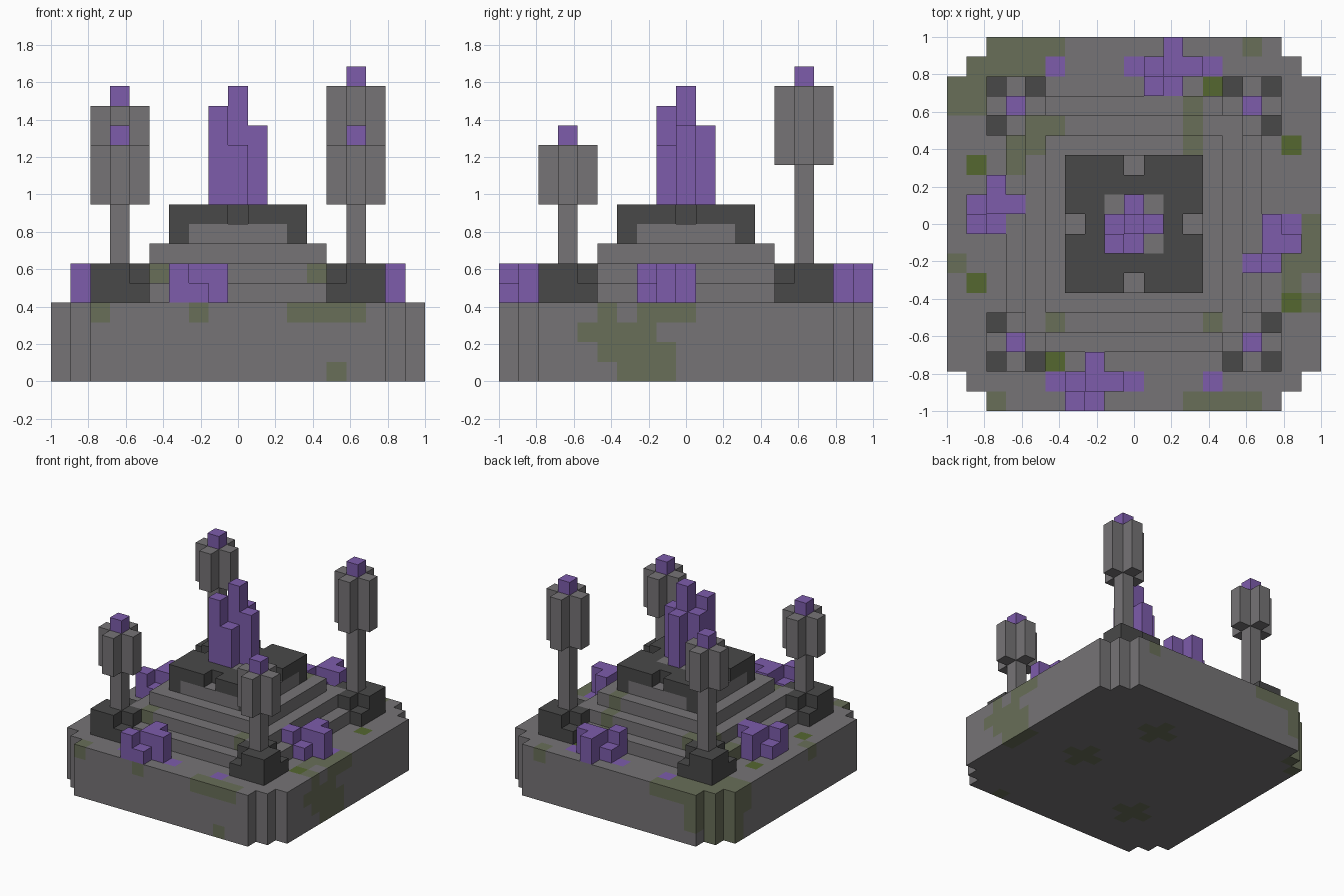
import bpy
import bmesh
from itertools import product
from mathutils import Vector

cube = bpy.data.objects.get("Cube")
if cube:
    bpy.data.objects.remove(cube)

UNIT = 2 / 19  # edge of one block
STONE, DARK, CRYSTAL, MOSS, GREEN = range(5)


def material(name, r, g, b):
    mat = bpy.data.materials.new(name)
    mat.use_nodes = True
    mat.diffuse_color = (r, g, b, 1)
    bsdf = next(n for n in mat.node_tree.nodes if n.type == 'BSDF_PRINCIPLED')
    bsdf.inputs["Base Color"].default_value = (r, g, b, 1)
    bsdf.inputs["Roughness"].default_value = 0.9
    return mat


palette = [
    material("stone grey", 0.18, 0.173, 0.18),
    material("dark stone", 0.066, 0.066, 0.066),
    material("crystal purple", 0.205, 0.107, 0.41),
    material("mossy stone", 0.14, 0.157, 0.098),
    material("moss green", 0.09, 0.135, 0.03),
]


def span(a, b):
    return range(a, b + 1)


def box(x, y, z):
    """Block cells within three inclusive (low, high) ranges."""
    return product(span(*x), span(*y), span(*z))


def column(x, y, bottom, top):
    return [(x, y, z) for z in range(bottom, top)]


def build(name, blocks):
    """Mesh the outer faces of a {cell: colour} block set."""
    bm = bmesh.new()
    corners = {}

    def vert(p):
        key = tuple(round(c * 2) for c in p)
        if key not in corners:
            corners[key] = bm.verts.new((p.x * UNIT, p.y * UNIT, (p.z + 0.5) * UNIT))
        return corners[key]

    for cell, colour in blocks.items():
        centre = Vector(cell)
        for axis, side in product(range(3), (-1, 1)):
            n, u, v = Vector(), Vector(), Vector()
            n[axis] = side
            if tuple(round(c) for c in centre + n) in blocks:
                continue
            u[(axis + 1) % 3] = 1
            v[(axis + 2) % 3] = side
            quad = [centre + (n + a * u + b * v) / 2
                    for a, b in ((-1, -1), (1, -1), (1, 1), (-1, 1))]
            bm.faces.new([vert(p) for p in quad]).material_index = colour
    mesh = bpy.data.meshes.new(name)
    for mat in palette:
        mesh.materials.append(mat)
    bm.to_mesh(mesh)
    bm.free()
    obj = bpy.data.objects.new(name, mesh)
    bpy.context.collection.objects.link(obj)
    return obj


def paint(blocks, cells, colour):
    for cell in cells:
        if cell in blocks:
            blocks[cell] = colour


# Foundation slab with stepped corners
base = {c: STONE for c in box((-9, 9), (-9, 9), (0, 3))
        if abs(c[0]) + abs(c[1]) <= 16}

# Moss on the top rim
for x, y in [((-7, -4), (9, 9)), ((-8, -5), (8, 8)), ((-9, -8), (6, 7)),
             ((6, 6), (9, 9)), ((9, 9), (-2, 0)), ((8, 8), (-3, -2)),
             ((9, 9), (-4, -4)), ((-9, -9), (-2, -2)), ((-7, -7), (-9, -9)),
             ((3, 6), (-9, -9)), ((-2, -2), (-9, -9))]:
    paint(base, box(x, y, (3, 3)), MOSS)
# Moss running down the sides
for z, low, high in [(2, -5, -2), (1, -4, -1), (0, -3, -1)]:
    paint(base, box((9, 9), (low, high), (z, z)), MOSS)
for x, y, z in [(-7, 9, 1), (-8, 8, 0), (-9, 7, 0), (-9, 6, 2)]:
    paint(base, column(x, y, z, 4), MOSS)
paint(base, [(5, -9, 0)], MOSS)
# Moss underneath
for x, y in [(2, 5), (4, -1), (-4, -5)]:
    paint(base, box((x - 1, x + 1), (y, y), (0, 0)), MOSS)
    paint(base, box((x, x), (y - 1, y + 1), (0, 0)), MOSS)
# Bright moss tufts and crystal stains set flush in the rim
for x, y in [(-8, 3), (-8, -3), (8, 4), (8, -4), (4, 7), (-4, -7)]:
    paint(base, [(x, y, 3)], GREEN)
paint(base, [(x, y, 3) for x in (-4, 0, 4) for y in (-8, 8)] + [(8, 0, 3)], CRYSTAL)
build("foundation", base)

taken = set()

# Crystal clusters on the rim: offset from the middle, and height
CLUSTER = {(0, 0): 2, (1, 0): 2, (0, 1): 2, (-1, -1): 2, (0, -1): 1, (-1, 0): 1}
for side, cx, cy in [("front", -2, -8), ("back", 2, 8), ("right", -7, 1), ("left", 7, -1)]:
    blocks = {}
    for (dx, dy), height in CLUSTER.items():
        x, y = cx + dx, cy + dy
        if height == 1 and max(abs(x), abs(y)) < 7:
            continue
        blocks.update((c, CRYSTAL) for c in column(x, y, 4, 4 + height))
    taken.update(blocks)
    build(side + "_crystal_cluster", blocks)

# Corner lanterns: footing, pole, cross-shaped head and crystal tip
for side, sx, sy, low, high in [("front_right", -1, -1, 9, 12), ("front_left", 1, -1, 9, 12),
                                ("back_right", -1, 1, 11, 14), ("back_left", 1, 1, 11, 15)]:
    footing = {}
    for x, y, z in box((5, 7), (5, 7), (4, 5)):
        inner = (x, y) == (5, 5)
        notch = z == 5 and (x, y) in ((5, 7), (7, 5))
        if not inner and not notch:
            footing[x * sx, y * sy, z] = DARK
    taken.update(footing)
    build(side + "_footing", footing)
    px, py = 6 * sx, 6 * sy
    build(side + "_pole", {c: STONE for c in column(px, py, 6, low)})
    build(side + "_lantern_head", {
        c: STONE for c in box((px - 1, px + 1), (py - 1, py + 1), (low, high - 1))
        if abs(c[0] - px) + abs(c[1] - py) < 2})
    build(side + "_lantern_tip", {(px, py, high): CRYSTAL})

# Three stone steps with moss patches
steps = {}
for z, half in [(4, 6), (5, 5), (6, 4)]:
    reach = (-half, half)
    steps.update((c, STONE) for c in box(reach, reach, (z, z)) if c not in taken)
for x, y in [((-6, -5), (4, 4)), ((-6, -6), (3, 3)), ((-5, -4), (5, 5)),
             ((3, 3), (4, 6)), ((4, 4), (-5, -5)), ((-4, -4), (-5, -5))]:
    paint(steps, box(x, y, (4, 6)), MOSS)
build("steps", steps)

# Altar: dark corners and rim, stone sides, a notch in each edge
altar = {}
for x, y, z in box((-3, 3), (-3, 3), (7, 8)):
    ax, ay = abs(x), abs(y)
    if z == 7:
        altar[x, y, z] = DARK if min(ax, ay) == 3 else STONE
    elif {ax, ay} != {0, 3}:
        altar[x, y, z] = STONE if max(ax, ay) < 2 else DARK
build("altar", altar)

# Tall crystal in the middle
crystal = {}
for x, y, top in [(0, 0, 15), (-1, -1, 14), (0, -1, 12), (1, 0, 13), (0, 1, 13), (-1, 0, 13)]:
    crystal.update((c, CRYSTAL) for c in column(x, y, 9, top))
build("central_crystal", crystal)
